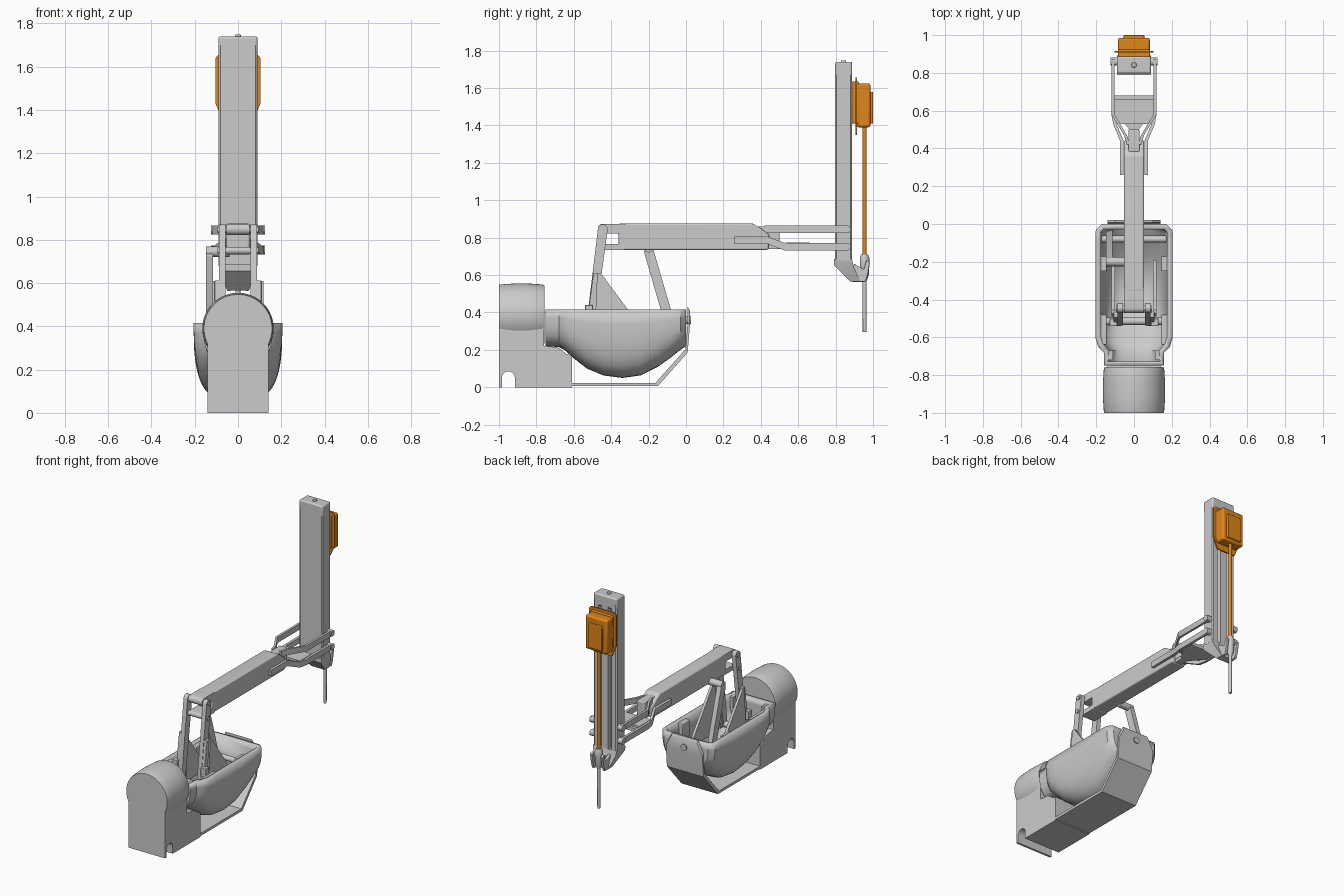
import bpy, bmesh, math
from mathutils import Vector

if "Cube" in bpy.data.objects:
    bpy.data.objects.remove(bpy.data.objects["Cube"])

orange = bpy.data.materials.new("orange")
orange.diffuse_color = (0.75, 0.24, 0.01, 1)
orange.use_nodes = True
orange.node_tree.nodes["Principled BSDF"].inputs["Base Color"].default_value = orange.diffuse_color


def finish(bm, name, bevel=0.0, mat=None, smooth=True):
    bmesh.ops.recalc_face_normals(bm, faces=bm.faces)
    me = bpy.data.meshes.new(name)
    bm.to_mesh(me)
    bm.free()
    ob = bpy.data.objects.new(name, me)
    bpy.context.collection.objects.link(ob)
    if mat:
        me.materials.append(mat)
    if bevel:
        m = ob.modifiers.new("bevel", "BEVEL")
        m.width, m.segments, m.limit_method = bevel, 3, "ANGLE"
    if smooth:
        bpy.ops.object.select_all(action="DESELECT")
        ob.select_set(True)
        bpy.context.view_layer.objects.active = ob
        bpy.ops.object.shade_smooth_by_angle(angle=math.radians(35))
    return ob


def loft(name, rings, closed=True, **kw):
    """Join rings of points with quads and cap both ends."""
    bm = bmesh.new()
    vs = [[bm.verts.new(p) for p in r] for r in rings]
    n = len(vs[0])
    for a, b in zip(vs, vs[1:]):
        for i in range(n if closed else n - 1):
            j = (i + 1) % n
            bm.faces.new((a[i], a[j], b[j], b[i]))
    bm.faces.new(vs[0])
    bm.faces.new(vs[-1])
    return finish(bm, name, **kw)


def prism(name, pts, axis, lo, hi, **kw):
    """Extrude a 2D profile along an axis."""
    place = {"x": lambda u, v, h: (h, u, v), "y": lambda u, v, h: (u, h, v),
             "z": lambda u, v, h: (u, v, h)}[axis]
    return loft(name, [[place(u, v, h) for u, v in pts] for h in (lo, hi)], **kw)


def box(name, x0, x1, y0, y1, z0, z1, **kw):
    return prism(name, [(x0, y0), (x1, y0), (x1, y1), (x0, y1)], "z", z0, z1, **kw)


def link(name, p, q, r0, r1, x0, x1, **kw):
    """Round-ended link lying in the yz plane."""
    a = math.atan2(q[1] - p[1], q[0] - p[0])
    pts = []
    for c, r, start in ((p, r0, a + math.pi / 2), (q, r1, a - math.pi / 2)):
        for i in range(11):
            t = start + math.pi * i / 10
            pts.append((c[0] + r * math.cos(t), c[1] + r * math.sin(t)))
    return prism(name, pts, "x", x0, x1, **kw)


def turned(name, origin, profile, axis, n=48, **kw):
    """Solid of revolution from (height, radius) pairs."""
    rings = []
    for h, r in profile:
        ring = []
        for i in range(n):
            u, v = r * math.cos(math.tau * i / n), r * math.sin(math.tau * i / n)
            p = {"x": (h, u, v), "y": (u, h, v), "z": (u, v, h)}[axis]
            ring.append(Vector(p) + Vector(origin))
        rings.append(ring)
    return loft(name, rings, **kw)


def sweep(name, path, tx, tz, **kw):
    return loft(name, [[(x - tx, y, z - tz), (x + tx, y, z - tz), (x + tx, y, z + tz),
                        (x - tx, y, z + tz)] for x, y, z in path], **kw)


# Base pedestal with a cable notch, and the barrel head above it
notch = [(-0.95 + 0.035 * math.cos(t), 0.05 + 0.035 * math.sin(t))
         for t in [math.pi * (1 - i / 10) for i in range(11)]]
prism("pedestal", [(-0.985, 0)] + notch + [(-0.915, 0), (-0.61, 0), (-0.61, 0.17),
      (-0.64, 0.178), (-0.665, 0.2), (-0.69, 0.215), (-0.76, 0.22), (-0.76, 0.42),
      (-1, 0.42), (-1, 0)], "x", -0.14, 0.14)
turned("barrel_head", (0, 0, 0.39), [(-1, 0.157), (-0.99, 0.16), (-0.93, 0.164),
       (-0.88, 0.165), (-0.83, 0.164), (-0.77, 0.16), (-0.757, 0.155)], "y", 64)

# Open hull carried behind the pedestal
stations = [(-0.75, .16, .22), (-0.68, .16, .215), (-0.65, .19, .2), (-0.6, .205, .155),
            (-0.53, .205, .1), (-0.44, .205, .063), (-0.34, .205, .05), (-0.24, .205, .064),
            (-0.15, .205, .11), (-0.08, .205, .16), (-0.03, .202, .2), (0, .17, .22)]
rings = []
for y, w, zb in stations:
    ring = []
    for i in range(33):
        t = math.pi * i / 32
        c, s = math.cos(t), math.sin(t)
        ring.append((w * math.copysign(abs(c) ** 0.66, c), y, 0.415 - (0.415 - zb) * abs(s) ** 0.66))
    rings.append(ring)
hull = loft("hull", rings, closed=False)
# the open top must stay open, so drop nothing but thicken the wall inward
wall = hull.modifiers.new("wall", "SOLIDIFY")
wall.thickness, wall.offset = 0.03, -1
for s in (-1, 1):
    a, b = sorted((s * 0.145, s * 0.185))
    box("hull_rim_boss", a, b, -0.25, -0.17, 0.3, 0.41, bevel=0.005)
    box("hull_front_ledge", a, b, -0.64, -0.48, 0.33, 0.41, bevel=0.005)
    a, b = sorted((s * 0.11, s * 0.14))
    box("hull_front_stop", a, b, -0.72, -0.67, 0.3, 0.41)

# Cradle plate running under the hull and up its back end
cradle = [(-0.62, 0.015, .14), (-0.16, 0.015, .14), (0.0, 0.195, .14), (0.012, 0.34, .14), (0.012, 0.42, .1)]
loft("cradle_plate", [[(-w, y - 0.003, z + 0.009), (w, y - 0.003, z + 0.009),
                       (w, y + 0.009, z - 0.009), (-w, y + 0.009, z - 0.009)] for y, z, w in cradle])
turned("cradle_pivot", (0, 0, 0.36), [(-0.02, 0.022), (0.028, 0.022)], "y", 24)

# Parallel front links, gussets and hinge blocks
for s in (-1, 1):
    a, b = sorted((s * 0.058, s * 0.088))
    link("front_link", (-0.515, 0.3), (-0.445, 0.845), 0.022, 0.026, a, b)
    a, b = sorted((s * 0.066, s * 0.108))
    prism("link_sleeve", [(-0.54, 0.28), (-0.47, 0.28), (-0.462, 0.612), (-0.495, 0.612)], "x", a, b, bevel=0.004)
    a, b = sorted((s * 0.1, s * 0.118))
    prism("gusset", [(-0.49, 0.25), (-0.19, 0.25), (-0.31, 0.415), (-0.455, 0.61), (-0.475, 0.61)], "x", a, b)
    a, b = sorted((s * 0.09, s * 0.13))
    box("hinge_block", a, b, -0.54, -0.5, 0.38, 0.44, bevel=0.004)
for y, z in ((-0.445, 0.845), (-0.455, 0.75)):
    turned("link_pin", (0, y, z), [(-0.095, 0.014), (0.095, 0.014)], "x", 20)
turned("lower_axle", (0, -0.515, 0.3), [(-0.18, 0.02), (0.18, 0.02)], "x", 24)

# Rear drive strut with its pin, on the left only
link("rear_strut", (-0.06, 0.25), (-0.198, 0.725), 0.026, 0.026, -0.148, -0.115)
turned("strut_pin", (-0.1, -0.2, 0.745), [(-0.047, 0.024), (0.06, 0.024)], "x", 24)
turned("strut_axle", (0, -0.08, 0.3), [(-0.18, 0.018), (0.18, 0.018)], "x", 20)

# Main beam and its end lugs
prism("main_beam", [(-0.36, 0.735), (0.44, 0.735), (0.445, 0.815), (0.4, 0.85), (0.36, 0.875),
      (-0.36, 0.875)], "x", -0.053, 0.053, bevel=0.008)
link("beam_upper_lug", (-0.445, 0.848), (-0.34, 0.848), 0.026, 0.026, -0.053, 0.053)
link("beam_lower_lug", (-0.455, 0.75), (-0.34, 0.75), 0.017, 0.017, -0.053, 0.053)

# Wrist yoke: upper and lower forks, joined by a cross plate
for s in (-1, 1):
    sweep("upper_fork", [(s * .03, .42, .845), (s * .045, .47, .845), (s * .111, .58, .845), (s * .111, .87, .845)], .008, .02)
    sweep("lower_fork", [(s * .064, .26, .785), (s * .064, .44, .785), (s * .1, .525, .752), (s * .111, .58, .752),
                         (s * .111, .86, .752)], .009, .02)
    for z in (0.845, 0.752):
        a, b = sorted((s * 0.085, s * 0.125))
        turned("fork_pivot", (0, 0.86, z), [(a, 0.021), (b, 0.021)], "x", 24)
prism("fork_web", [(-.025, .38), (.025, .38), (.025, .5), (.08, .57), (.104, .6), (.104, .68), (-.104, .68),
      (-.104, .6), (-.08, .57), (-.025, .5)], "z", 0.74, 0.762)
box("fork_hub", -0.03, 0.03, 0.38, 0.5, 0.76, 0.86, bevel=0.006)
box("fork_bridge", -0.104, 0.104, 0.53, 0.66, 0.755, 0.775)

# Instrument column with two back grooves, a cap and a tapered chin
half = [(0.082, 0.797), (0.09, 0.805), (0.09, 0.88), (0.082, 0.888), (0.05, 0.888), (0.05, 0.855),
        (0.025, 0.855), (0.025, 0.888)]
prism("column", half + [(-x, y) for x, y in reversed(half)], "z", 0.68, 1.7)
box("column_cap", -0.09, 0.09, 0.797, 0.888, 1.66, 1.74, bevel=0.01)
turned("cap_bolt", (0, 0.842, 1.735), [(0, 0.016), (0.013, 0.012)], "z", 16)
loft("column_chin", [[(-w, y0, z0), (w, y0, z0), (w, y1, z1), (-w, y1, z1)] for w, y0, z0, y1, z1 in
     ((0.09, 0.79, 0.685, 0.888, 0.685), (0.085, 0.79, 0.655, 0.895, 0.65), (0.05, 0.88, 0.565, 0.93, 0.565))])

# Tool guide: side horns around a collar
for s in (-1, 1):
    a, b = sorted((s * 0.032, s * 0.05))
    prism("guide_horn", [(0.87, 0.6), (0.885, 0.564), (0.96, 0.564), (0.972, 0.6), (0.984, 0.67),
          (0.965, 0.68), (0.95, 0.63), (0.9, 0.66)], "x", a, b, bevel=0.004)
box("guide_arm", -0.02, 0.02, 0.88, 0.95, 0.6, 0.64)
turned("guide_collar", (0, 0.955, 0), [(0.57, 0.012), (0.6, 0.022), (0.66, 0.026), (0.69, 0.026),
       (0.71, 0.018)], "z", 24)
turned("tool_tube", (0, 0.955, 0), [(0.295, 0.01), (0.6, 0.011)], "z", 20)

# Orange instrument: carriage, backing plate, housing, lid and shaft
box("tool_carriage", -0.085, 0.085, 0.884, 0.925, 1.41, 1.635, bevel=0.006, mat=orange)
prism("tool_plate", [(-.09, 1.655), (-.104, 1.64), (-.104, 1.43), (-.07, 1.35), (.07, 1.35), (.104, 1.43),
      (.104, 1.64), (.09, 1.655)], "y", 0.907, 0.915, mat=orange)
box("tool_housing", -0.084, 0.084, 0.912, 0.986, 1.39, 1.625, bevel=0.012, mat=orange)
box("tool_lid", -0.055, 0.055, 0.98, 1.0, 1.41, 1.58, bevel=0.005, mat=orange)
turned("tool_shaft", (0, 0.955, 0), [(0.69, 0.011), (1.4, 0.011)], "z", 20, mat=orange)
